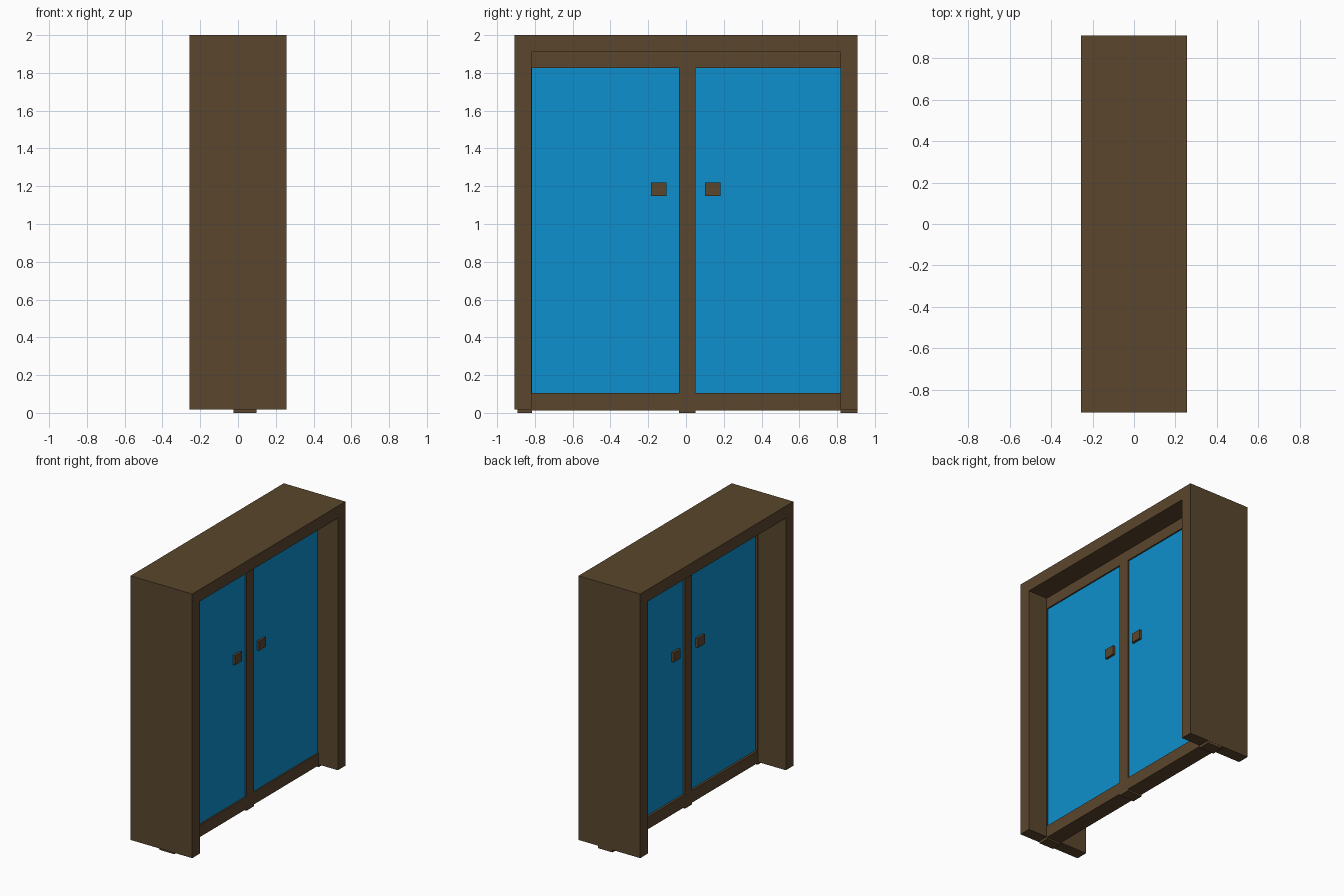
import bpy, bmesh

if "Cube" in bpy.data.objects:
    bpy.data.objects.remove(bpy.data.objects["Cube"])


def material(name, rgb):
    m = bpy.data.materials.new(name)
    m.diffuse_color = (*rgb, 1)
    m.use_nodes = True
    m.node_tree.nodes["Principled BSDF"].inputs["Base Color"].default_value = m.diffuse_color
    return m


WOOD = material("dark brown", (0.102, 0.061, 0.026))
BLUE = material("bright blue", (0.0045, 0.28, 0.61))


def finish(name, bm, mat):
    bmesh.ops.recalc_face_normals(bm, faces=bm.faces)
    me = bpy.data.meshes.new(name)
    bm.to_mesh(me)
    bm.free()
    me.materials.append(mat)
    ob = bpy.data.objects.new(name, me)
    bpy.context.collection.objects.link(ob)
    return ob


def box(name, x, y, z, mat):
    """Box from (min, max) pairs on each axis."""
    bm = bmesh.new()
    bmesh.ops.create_cube(bm, size=1)
    for v in bm.verts:
        v.co = [r[0] if c < 0 else r[1] for c, r in zip(v.co, (x, y, z))]
    return finish(name, bm, mat)


def extrude_profile(name, points, x, mat):
    """Extrude a (y, z) outline along x."""
    bm = bmesh.new()
    face = bm.faces.new([bm.verts.new((x[0], y, z)) for y, z in points])
    new = bmesh.ops.extrude_face_region(bm, geom=[face])["geom"]
    for v in new:
        if isinstance(v, bmesh.types.BMVert):
            v.co.x = x[1]
    return finish(name, bm, mat)


# Deep outer surround: two side walls and a top
Y, YI, BASE, TOP, HEAD = 0.908, 0.818, 0.019, 2.0, 1.91
extrude_profile("surround",
                [(-Y, BASE), (-Y, TOP), (Y, TOP), (Y, BASE),
                 (YI, BASE), (YI, HEAD), (-YI, HEAD), (-YI, BASE)],
                (-0.256, 0.256), WOOD)

# Inner door frame: three posts that reach the ground and two rails
FX = (-0.025, 0.097)
box("left_post", FX, (-0.893, -0.814), (0, 1.93), WOOD)
box("middle_post", FX, (-0.037, 0.049), (0, 1.93), WOOD)
box("right_post", FX, (0.818, 0.907), (0, 1.93), WOOD)
for name, z in (("bottom_rail", (0.013, 0.104)), ("top_rail", (1.827, 1.93))):
    box(name, (FX[0] + 0.0005, FX[1] - 0.0005), (-0.83, 0.83), z, WOOD)

# Door panels, slightly recessed on both faces, with a handle through each
for side, panel, grip in (("left", (-0.82, -0.03), (-0.185, -0.103)),
                          ("right", (0.04, 0.82), (0.101, 0.183))):
    box(side + "_door_panel", (-0.008, 0.086), panel, (0.09, 1.84), BLUE)
    box(side + "_handle", (-0.027, 0.104), grip, (1.149, 1.219), WOOD)
